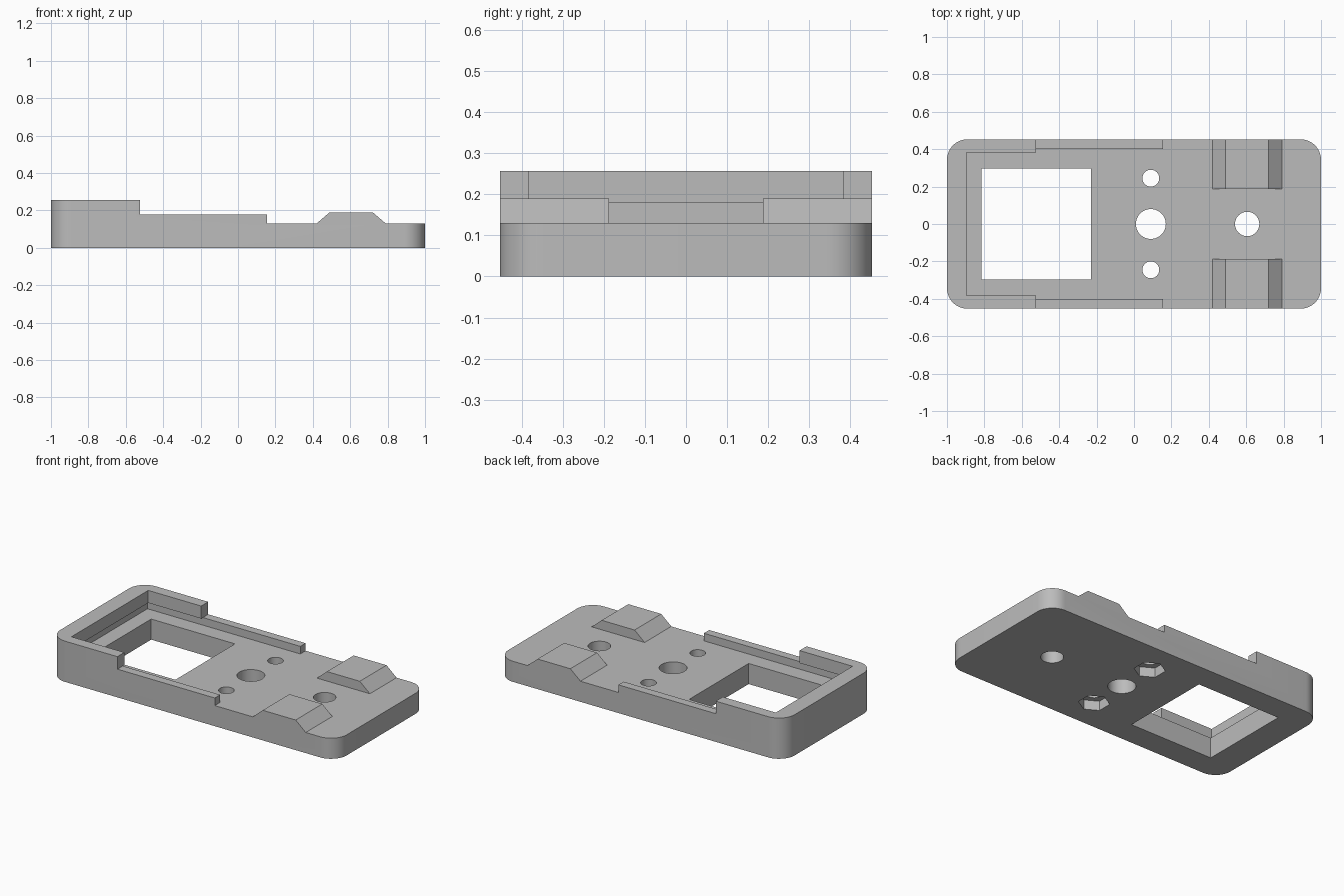
import bpy
import bmesh
import math
from mathutils import Vector

cube = bpy.data.objects.get("Cube")
if cube:
    bpy.data.objects.remove(cube, do_unlink=True)

HALF_Y = 0.453
FLOOR, RAIL, BLOCK, WALL = 0.13, 0.178, 0.19, 0.257

grey = bpy.data.materials.new("light_grey")
grey.use_nodes = True
colour = (0.5, 0.5, 0.5, 1)
grey.diffuse_color = colour
grey.node_tree.nodes["Principled BSDF"].inputs["Base Color"].default_value = colour


def prism(name, points, direction):
    """Extrude a closed outline along a direction."""
    bm = bmesh.new()
    face = bm.faces.new([bm.verts.new(p) for p in points])
    ext = bmesh.ops.extrude_face_region(bm, geom=[face])
    moved = [g for g in ext["geom"] if isinstance(g, bmesh.types.BMVert)]
    bmesh.ops.translate(bm, verts=moved, vec=Vector(direction))
    bmesh.ops.recalc_face_normals(bm, faces=bm.faces[:])
    mesh = bpy.data.meshes.new(name)
    bm.to_mesh(mesh)
    bm.free()
    obj = bpy.data.objects.new(name, mesh)
    bpy.context.collection.objects.link(obj)
    mesh.materials.append(grey)
    return obj


def box(x0, x1, y0, y1, z0, z1):
    outline = [(x0, y0, z0), (x1, y0, z0), (x1, y1, z0), (x0, y1, z0)]
    return prism("box_cutter", outline, (0, 0, z1 - z0))


def cylinder(x, y, radius, z0, z1, sides=48, turn=0.0):
    ring = [turn + math.tau * i / sides for i in range(sides)]
    outline = [(x + radius * math.cos(a), y + radius * math.sin(a), z0) for a in ring]
    return prism("hole_cutter", outline, (0, 0, z1 - z0))


def boolean(target, cutter, operation="DIFFERENCE"):
    cutter.hide_render = True
    mod = target.modifiers.new("cut", "BOOLEAN")
    mod.operation = operation
    mod.solver = "EXACT"
    mod.object = cutter
    bpy.context.view_layer.objects.active = target
    bpy.ops.object.modifier_apply(modifier=mod.name)
    bpy.data.objects.remove(cutter, do_unlink=True)


# Stepped side profile: tall wall, low rail, floor, sloped block
profile = [(-1.1, 0), (1.1, 0), (1.1, FLOOR), (0.79, FLOOR), (0.72, BLOCK),
           (0.49, BLOCK), (0.42, FLOOR), (0.155, FLOOR), (0.155, RAIL),
           (-0.525, RAIL), (-0.525, WALL), (-1.1, WALL)]
body = prism("mounting_plate", [(x, -0.6, z) for x, z in profile], (0, 1.2, 0))

# Rounded plan outline
radius = 0.11
plan = []
for i, (sx, sy) in enumerate([(1, 1), (-1, 1), (-1, -1), (1, -1)]):
    for k in range(13):
        a = math.pi / 2 * (i + k / 12)
        plan.append((sx * (1 - radius) + radius * math.cos(a),
                     sy * (HALF_Y - radius) + radius * math.sin(a), -0.1))
boolean(body, prism("plan_cutter", plan, (0, 0, 0.6)), "INTERSECT")

# Tray between the rails, undercut slot below the wall lip, and lip opening
boolean(body, box(-0.525, 0.3, -0.4, 0.4, FLOOR, 0.5))
boolean(body, box(-0.912, -0.4, -0.4, 0.4, FLOOR, RAIL))
boolean(body, box(-0.895, -0.4, -0.383, 0.383, 0.15, 0.5))

# Gap that separates the two sloped blocks
boolean(body, box(0.4, 0.85, -0.187, 0.187, FLOOR, 0.5))

# Square window
boolean(body, box(-0.815, -0.23, -0.296, 0.298, -0.1, 0.5))

# Round through holes
for x, y, r in [(0.09, 0, 0.08), (0.605, 0, 0.065), (0.09, 0.245, 0.045), (0.09, -0.245, 0.045)]:
    boolean(body, cylinder(x, y, r, -0.1, 0.5))

# Hexagonal nut pockets on the underside
for y in (-0.245, 0.245):
    boolean(body, cylinder(0.09, y, 0.09, -0.1, 0.06, 6, math.pi / 6))

body.data.materials.clear()
body.data.materials.append(grey)
for poly in body.data.polygons:
    poly.material_index = 0
bpy.ops.object.select_all(action="DESELECT")
body.select_set(True)
bpy.context.view_layer.objects.active = body
bpy.ops.object.shade_smooth_by_angle(angle=math.radians(30))
